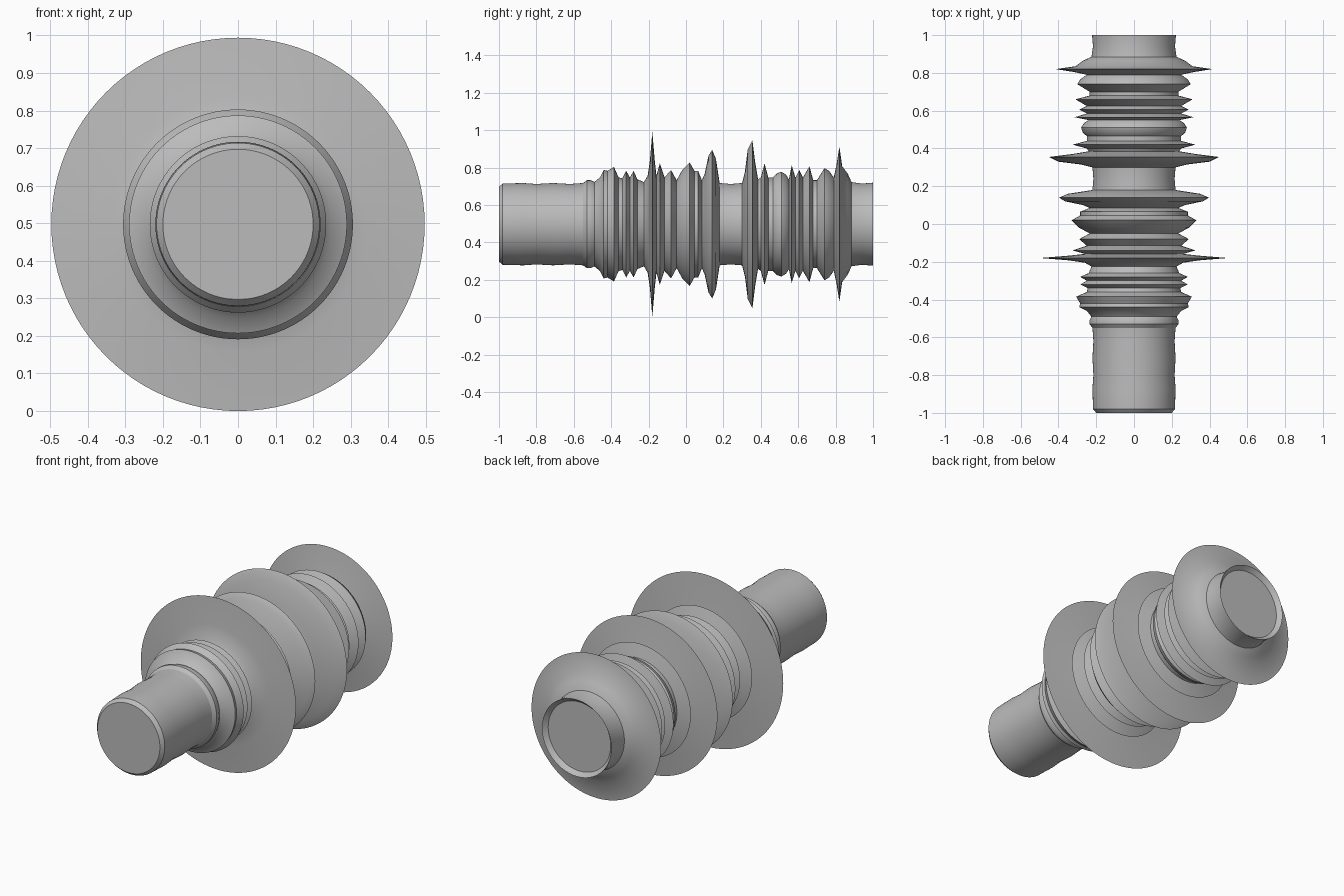
import bpy
import bmesh
from math import cos, sin, tau, radians

SIDES = 96
AXIS_HEIGHT = 0.497

default_cube = bpy.data.objects.get("Cube")
if default_cube:
    bpy.data.objects.remove(default_cube, do_unlink=True)

# One plain grey for the whole turned piece
grey = bpy.data.materials.new("plain_grey")
grey.use_nodes = True
grey_value = (0.5, 0.5, 0.5, 1.0)
grey.diffuse_color = grey_value
grey.node_tree.nodes["Principled BSDF"].inputs["Base Color"].default_value = grey_value


def lathe(name, profile, cap_start=False, cap_end=False):
    """Turn a list of (position along y, radius) around the long axis."""
    bm = bmesh.new()
    rings = []
    for y, radius in profile:
        ring = []
        for step in range(SIDES):
            angle = tau * step / SIDES
            ring.append(bm.verts.new((radius * cos(angle), y,
                                      AXIS_HEIGHT + radius * sin(angle))))
        rings.append(ring)
    for near, far in zip(rings, rings[1:]):
        for step in range(SIDES):
            after = (step + 1) % SIDES
            bm.faces.new((near[step], far[step], far[after], near[after]))
    if cap_start:
        bm.faces.new(rings[0])
    if cap_end:
        bm.faces.new(list(reversed(rings[-1])))
    mesh = bpy.data.meshes.new(name)
    bm.to_mesh(mesh)
    bm.free()
    mesh.materials.append(grey)
    mesh.shade_smooth()
    mesh.set_sharp_from_angle(angle=radians(30))
    part = bpy.data.objects.new(name, mesh)
    bpy.context.collection.objects.link(part)
    return part


# Outlines of the parts, from the front end to the back end
front_sleeve = [(-1, .2), (-.98, .217), (-.87, .22), (-.8, .215), (-.71, .22),
                (-.62, .215), (-.55, .22)]
front_ribs = [(-.53, .235), (-.51, .235), (-.49, .226), (-.46, .25),
              (-.44, .29), (-.42, .285), (-.385, .306), (-.36, .25),
              (-.34, .245), (-.32, .285), (-.3, .25), (-.28, .285),
              (-.26, .24), (-.225, .225)]
thin_flange = [(-.205, .26), (-.193, .34), (-.18, .497), (-.167, .34),
               (-.158, .26)]
middle_ribs = [(-.14, .325), (-.115, .25), (-.08, .29), (-.05, .235),
               (-.02, .29), (.02, .33), (.045, .285), (.065, .285),
               (.085, .235)]
rounded_flange = [(.1, .27), (.12, .365), (.14, .397), (.16, .35), (.18, .22)]
waist = [(.24, .215), (.3, .22)]
broad_flange = [(.315, .28), (.33, .4), (.355, .45), (.37, .33), (.385, .24)]
back_ribs = [(.4, .25), (.42, .325), (.44, .25), (.465, .25), (.485, .272),
             (.51, .28), (.535, .265), (.55, .24), (.565, .315), (.585, .25),
             (.605, .29), (.625, .25), (.66, .31), (.68, .235), (.7, .235),
             (.74, .3), (.765, .285), (.79, .25)]
back_flange = [(.805, .32), (.82, .415), (.835, .31), (.865, .27), (.885, .225)]
back_sleeve = [(.94, .217), (1, .222), (.975, .2)]

parts = [
    ("front_sleeve", front_sleeve),
    ("front_ribs", front_ribs),
    ("thin_flange", thin_flange),
    ("middle_ribs", middle_ribs),
    ("rounded_flange", rounded_flange),
    ("waist", waist),
    ("broad_flange", broad_flange),
    ("back_ribs", back_ribs),
    ("back_flange", back_flange),
    ("back_sleeve", back_sleeve),
]

# Each part starts on the last ring of the part before it
joint = []
for name, outline in parts:
    lathe(name, joint + outline,
          cap_start=(name == "front_sleeve"),
          cap_end=(name == "back_sleeve"))
    joint = [outline[-1]]
